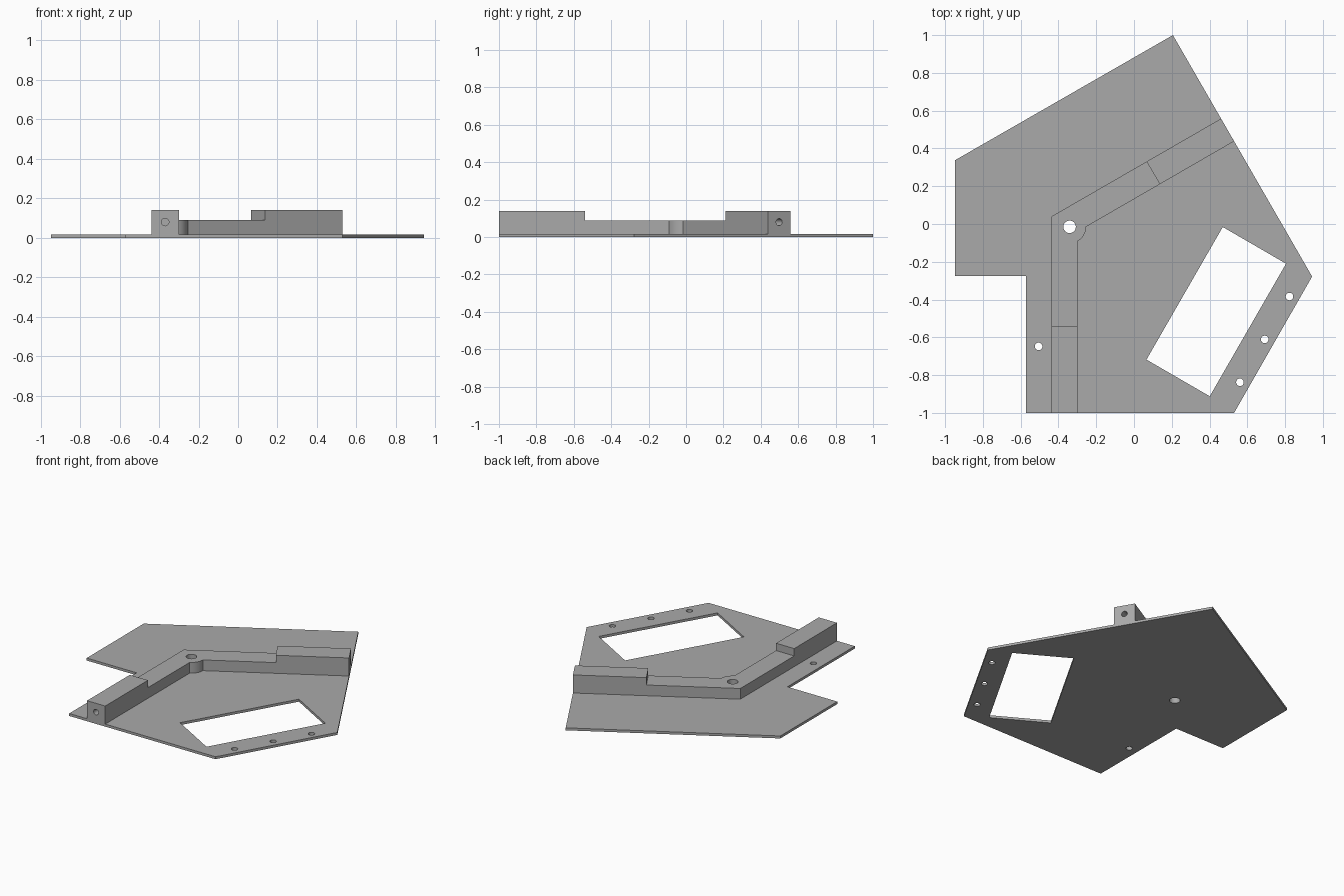
import bpy, bmesh
from math import sin, cos, radians, pi
from mathutils import Vector

if "Cube" in bpy.data.objects:
    bpy.data.objects.remove(bpy.data.objects["Cube"], do_unlink=True)

grey = bpy.data.materials.new("plain grey")
grey.use_nodes = True
colour = (0.4, 0.4, 0.4, 1)
grey.diffuse_color = colour
grey.node_tree.nodes["Principled BSDF"].inputs["Base Color"].default_value = colour

PLATE_TOP, RAIL_LOW, RAIL_HIGH = 0.017, 0.09, 0.14


def prism(name, outline, z0, z1):
    """Extrude a flat outline from z0 to z1."""
    bm = bmesh.new()
    face = bm.faces.new([bm.verts.new((x, y, z0)) for x, y in outline])
    grown = bmesh.ops.extrude_face_region(bm, geom=[face])["geom"]
    top = [v for v in grown if isinstance(v, bmesh.types.BMVert)]
    bmesh.ops.translate(bm, verts=top, vec=(0, 0, z1 - z0))
    bmesh.ops.recalc_face_normals(bm, faces=bm.faces)
    mesh = bpy.data.meshes.new(name)
    bm.to_mesh(mesh)
    bm.free()
    obj = bpy.data.objects.new(name, mesh)
    bpy.context.collection.objects.link(obj)
    mesh.materials.append(grey)
    return obj


def drill(centre, radius, axis=(0, 0, 1), depth=1.0):
    """Cylinder cutter centred on a point and lying along an axis."""
    bpy.ops.mesh.primitive_cylinder_add(vertices=32, radius=radius, depth=depth, location=centre)
    obj = bpy.context.object
    obj.rotation_euler = Vector(axis).to_track_quat("Z", "Y").to_euler()
    obj.data.materials.append(grey)
    return obj


def cut(target, cutters):
    """Subtract the cutters, bake the result and remove the cutters."""
    for c in cutters:
        c.hide_render = True
        mod = target.modifiers.new("cut", "BOOLEAN")
        mod.operation, mod.solver, mod.object = "DIFFERENCE", "EXACT", c
    bpy.ops.object.select_all(action="DESELECT")
    target.select_set(True)
    bpy.context.view_layer.objects.active = target
    for mod in list(target.modifiers):
        bpy.ops.object.modifier_apply(modifier=mod.name)
    for c in cutters:
        bpy.data.objects.remove(c, do_unlink=True)
    bpy.ops.object.shade_smooth_by_angle(angle=radians(30))


PIVOT = Vector((-0.341, -0.015))
ARM = Vector((cos(pi / 6), sin(pi / 6), 0))

# Base plate with its window and screw holes
plate = prism("base_plate", [(-0.947, 0.338), (0.206, 1.0), (0.943, -0.278), (0.53, -1),
                             (-0.571, -1), (-0.571, -0.275), (-0.947, -0.275)], 0, PLATE_TOP)
window = prism("window_cutter", [(0.47, -0.016), (0.805, -0.21), (0.401, -0.912),
                                 (0.066, -0.718)], -0.1, 0.1)
screws = [(-0.505, -0.648), (0.823, -0.384), (0.692, -0.611), (0.561, -0.838)]
cut(plate, [window, drill((*PIVOT, 0), 0.033)] + [drill((x, y, 0), 0.02) for x, y in screws])

# Bent rail with a rounded boss on the inner corner
boss = [PIVOT + 0.087 * Vector((cos(a), sin(a)))
        for a in (radians(-62 * i / 10) for i in range(11))]
rail = prism("bent_rail", [(-0.437, 0.04), (0.461, 0.558), (0.53, 0.438), *boss,
                           (-0.30, -1), (-0.437, -1)], PLATE_TOP, RAIL_HIGH)

# Lowered middle, pivot hole and a blind hole in each raised end
middle = prism("middle_cutter", [(-0.6, -0.54), (-0.1, -0.54), (0.187, 0.125),
                                 (0.016, 0.417), (-0.6, 0.417)], RAIL_LOW, 0.3)
cut(rail, [middle, drill((*PIVOT, 0), 0.033),
           drill((-0.369, -1, 0.08), 0.019, (0, 1, 0), 0.5),
           drill((0.495, 0.498, 0.08), 0.019, ARM, 0.5)])
